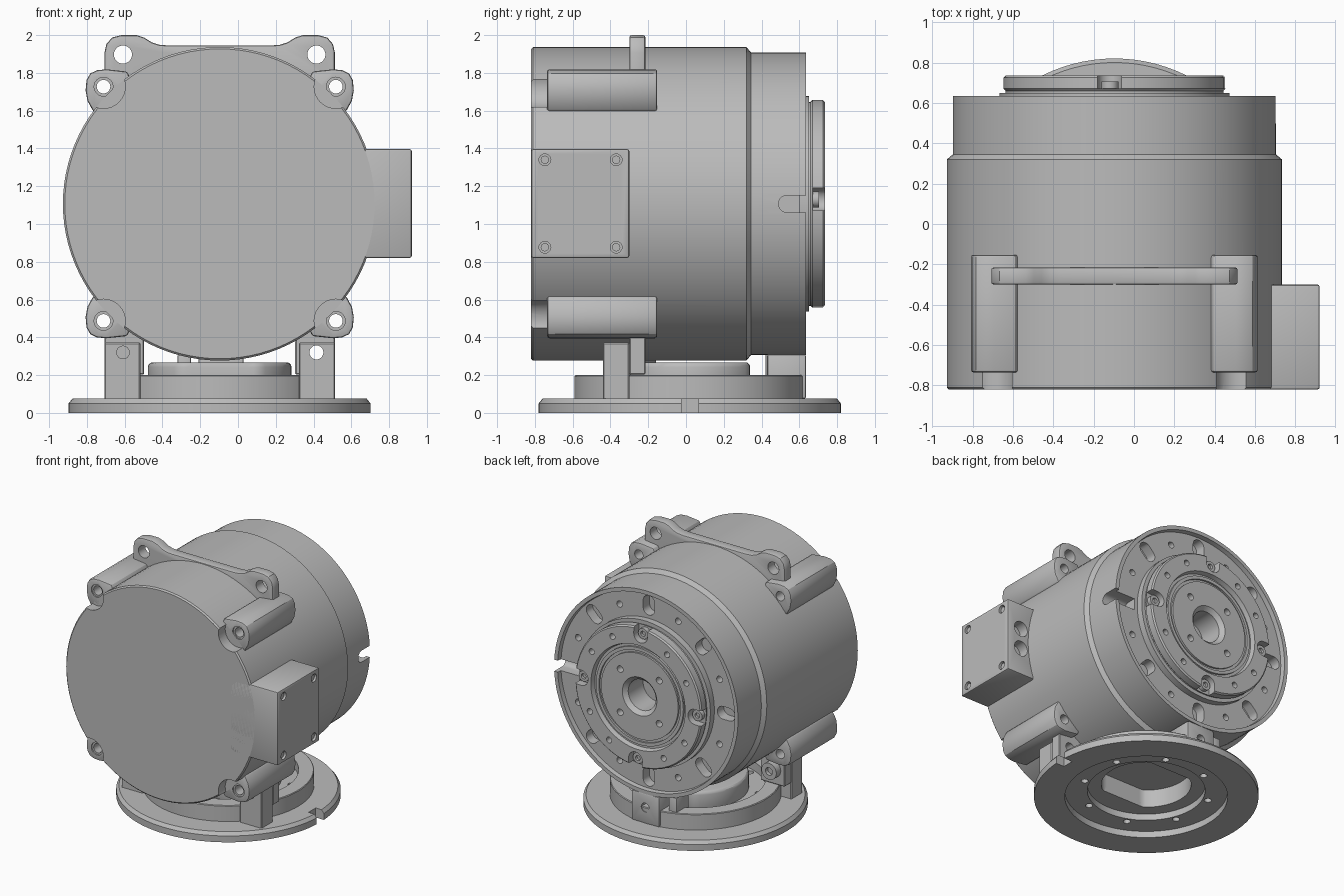
import bpy, bmesh
from math import cos, sin, pi, radians
from mathutils import Vector

if "Cube" in bpy.data.objects:
    bpy.data.objects.remove(bpy.data.objects["Cube"])

CX, CZ = -0.097, 1.107      # housing axis (runs along y)
BY = 0.02                   # base centre in y

grey = bpy.data.materials.new("cast grey")
grey.use_nodes = True
grey.diffuse_color = (0.5, 0.5, 0.5, 1)
grey.node_tree.nodes["Principled BSDF"].inputs["Base Color"].default_value = (0.5, 0.5, 0.5, 1)
parts = []


def finish(name, bm, keep=True):
    bmesh.ops.recalc_face_normals(bm, faces=bm.faces)
    me = bpy.data.meshes.new(name)
    bm.to_mesh(me)
    bm.free()
    ob = bpy.data.objects.new(name, me)
    bpy.context.collection.objects.link(ob)
    me.materials.append(grey)
    if keep:
        parts.append(ob)
    else:
        ob.hide_render = True
    return ob


def prism(name, outlines, lo, hi, axis="y", keep=True):
    """Extrude one or more 2D outlines along an axis."""
    place = {"x": lambda p, h: (h, p[0], p[1]),
             "y": lambda p, h: (p[0], h, p[1]),
             "z": lambda p, h: (p[0], p[1], h)}[axis]
    bm = bmesh.new()
    for pts in outlines:
        a = [bm.verts.new(place(p, lo)) for p in pts]
        b = [bm.verts.new(place(p, hi)) for p in pts]
        bm.faces.new(a)
        bm.faces.new(b[::-1])
        for i in range(len(a)):
            j = (i + 1) % len(a)
            bm.faces.new((a[i], a[j], b[j], b[i]))
    return finish(name, bm, keep)


def lathe(name, profile, centre, axis, closed=False, steps=96):
    """Turn a (radius, height) profile around y or z."""
    up = Vector((0, 1, 0)) if axis == "y" else Vector((0, 0, 1))
    bm = bmesh.new()
    vs = [bm.verts.new(Vector(centre) + Vector((r, 0, 0)) + up * h) for r, h in profile]
    es = [bm.edges.new(p) for p in zip(vs, vs[1:])]
    if closed:
        es.append(bm.edges.new((vs[-1], vs[0])))
    bmesh.ops.spin(bm, geom=vs + es, cent=centre, axis=up, angle=2 * pi, steps=steps)
    bmesh.ops.remove_doubles(bm, verts=bm.verts, dist=1e-4)
    return finish(name, bm)


def bake(ob):
    dg = bpy.context.evaluated_depsgraph_get()
    me = bpy.data.meshes.new_from_object(ob.evaluated_get(dg))
    ob.modifiers.clear()
    ob.data = me


def soften(ob, width=0.012, segments=2):
    m = ob.modifiers.new("soften", "BEVEL")
    m.width, m.segments, m.limit_method = width, segments, "ANGLE"
    m.angle_limit = radians(40)
    bake(ob)


def cut(ob, *cutters):
    for c in cutters:
        m = ob.modifiers.new("cut", "BOOLEAN")
        m.operation, m.solver, m.object = "DIFFERENCE", "EXACT", c
    bake(ob)


def circle(x, y, r, n=24):
    return [(x + r * cos(2 * pi * i / n), y + r * sin(2 * pi * i / n)) for i in range(n)]


def rect(x0, x1, y0, y1):
    return [(x0, y0), (x1, y0), (x1, y1), (x0, y1)]


def around(count, r, start=0.0, cx=CX, cy=CZ):
    """Points on a bolt circle, as (x, y, angle)."""
    angles = [radians(start) + 2 * pi * i / count for i in range(count)]
    return [(cx + r * cos(a), cy + r * sin(a), a) for a in angles]


def slot(r0, r1, w, a, n=10, cx=CX, cy=CZ):
    """Radial slot with rounded ends."""
    pts = [(r1 + w * cos(t), w * sin(t)) for t in [-pi / 2 + pi * i / n for i in range(n + 1)]]
    pts += [(r0 + w * cos(t), w * sin(t)) for t in [pi / 2 + pi * i / n for i in range(n + 1)]]
    return [(cx + x * cos(a) - y * sin(a), cy + x * sin(a) + y * cos(a)) for x, y in pts]


def offset(pts, sx=1, sz=1):
    return [(CX + sx * x, CZ + sz * z) for x, z in pts]


corners = [(sx, sz) for sx in (1, -1) for sz in (1, -1)]
bolt_holes = [offset([(0.615, 0.62)], sx, sz)[0] for sx, sz in corners]

# Housing: turned body with a recessed rear face
housing = lathe("housing", [(0, -.82), (.82, -.82), (.83, -.81), (.83, .32), (.80, .345), (.80, .635),
                            (.77, .635), (.765, .60), (.57, .60), (.57, .65), (.12, .65), (.12, .5), (0, .5)],
                (CX, 0, CZ), "y")
scallops = prism("scallop_cutter", [circle(x, z, .115, 32) for x, z in bolt_holes], -.9, -.735, keep=False)
pockets = prism("pocket_cutter", [slot(.645, .70, .05, a) for _, _, a in around(8, 1)[1:]], .52, .7, keep=False)
rim_holes = prism("rim_hole_cutter", [circle(x, z, .025, 16) for x, z, _ in around(8, .665, 22.5)],
                  .53, .7, keep=False)
side_slot = prism("side_slot_cutter", [slot(.535, .75, .045, 0, cx=0)], .50, .80, "x", keep=False)
cut(housing, scallops, pockets, rim_holes, side_slot)

# Output flange with grooves, screw seats and bolt circles
flange = lathe("output_flange", [(.12, .6), (.54, .6), (.54, .66), (.55, .67), (.55, .725), (.54, .735),
                                 (.41, .735), (.40, .70), (.38, .70), (.38, .715), (.355, .715), (.355, .70),
                                 (.335, .70), (.335, .715), (.15, .715), (.12, .685)],
               (CX, 0, CZ), "y", closed=True)
seats = around(4, .495, 2.6)
seat_cut = prism("seat_cutter", [slot(.495, .62, .06, a) for _, _, a in seats], .672, .8, keep=False)
small = [circle(x, z, .023, 16) for k in (32, 62) for x, z, _ in around(4, .475, k)]
small += [circle(x, z, .026, 16) for x, z, _ in around(4, .24, 45)]
cut(flange, seat_cut, prism("flange_hole_cutter", small, .66, .8, keep=False))
for i, (x, z, _) in enumerate(seats):
    lathe(f"flange_screw_{i + 1}", [(0, .66), (.042, .66), (.042, .705), (.02, .705), (.02, .685), (0, .685)],
          (x, 0, z), "y", steps=20)

# Four corner bosses with through holes
drill = prism("drill_cutter", [circle(x, z, .036) for x, z in bolt_holes], -1, 1, keep=False)
counterbore = prism("counterbore_cutter", [circle(x, z, .05) for x, z in bolt_holes], -1, -.725, keep=False)
boss = [(.5, .45), (.67, .49), (.70, .545), (.71, .60), (.705, .655), (.685, .69), (.65, .707),
        (.60, .712), (.49, .70), (.4, .5)]
for i, (sx, sz) in enumerate(corners):
    ob = prism(f"corner_boss_{i + 1}", [offset(boss, sx, sz)], -.735, -.153)
    soften(ob)
    cut(ob, drill, counterbore)

# Lifting plate with two eyes on top, two feet tabs below
half = [(.5, .5), (.61, .6), (.61, .80), (.60, .845), (.57, .88), (.52, .893), (.44, .893),
        (.40, .88), (.36, .855), (.32, .842), (.27, .838)]
plate = prism("lifting_plate", [offset(half) + offset(half[::-1], -1)], -.3, -.215)
soften(plate)
eyes = prism("eye_cutter", [circle(CX + s * .512, 1.897, .048) for s in (1, -1)], -1, 1, keep=False)
cut(plate, eyes, drill)
foot_hole = prism("foot_hole_cutter", [circle(CX + .512, .32, .037)], -1, 1, keep=False)
for side, s in (("left", 1), ("right", -1)):
    tab = prism(f"{side}_foot_tab", [offset([(.40, -.905), (.61, -.905), (.61, -.6), (.40, -.6)], s)], -.3, -.215)
    post = prism(f"{side}_base_post", [offset([(.42, -1.04), (.61, -1.04), (.61, -.735), (.42, -.735)], s)],
                 -.44, -.3)
    for ob in (tab, post):
        soften(ob, .006, 1)
        cut(ob, foot_hole, drill)
lathe("foot_bolt", [(0, -.45), (.036, -.45), (.036, -.215), (.065, -.215), (.065, -.16), (.03, -.16),
                    (.03, -.19), (0, -.19)], (CX - .512, 0, .32), "y", steps=24)

# Connector box on the left side
box = prism("connector_box", [rect(.5, .92, .82, 1.397)], -.82, -.3)
soften(box, .012)
screw_at = [(y, z) for y in (-.747, -.37) for z in (.877, 1.34)]
screw_cut = prism("cover_screw_cutter", [circle(y, z, .031) for y, z in screw_at], .89, 1, "x", keep=False)
ports = prism("port_cutter", [circle(.80, z, .06) for z in (1.03, 1.19)], -.38, -.2, keep=False)
cut(box, screw_cut, ports)
for i, (y, z) in enumerate(screw_at):
    prism(f"cover_screw_{i + 1}", [circle(y, z, .022, 16)], .88, .908, "x")

# Round base with raised ring and open underside
base = lathe("base", [(0, .10), (.42, .10), (.42, .05), (.58, .05), (.58, 0), (.8, 0), (.8, .05), (.78, .075),
                      (.61, .075), (.61, .195), (.605, .2), (.5, .2), (.5, .13), (0, .13)], (CX, BY, 0), "z")


def flat_disc(r, flat):
    return [(x, min(max(y, BY - flat), BY + flat)) for x, y in circle(CX, BY, r, 64)]


notch = prism("notch_cutter", [rect(.63, .8, BY - .045, BY + .045)], -.1, .2, "z", keep=False)
base_holes = prism("base_hole_cutter", [circle(x, y, .026, 16) for x, y, _ in around(8, .46, 22.5, CX, BY)],
                   -.1, .3, "z", keep=False)
hollow = prism("hollow_cutter", [flat_disc(.32, .26)], -.1, .24, "z", keep=False)
cut(base, notch, base_holes, hollow)
hub = prism("base_hub", [flat_disc(.38, .32)], .11, .268, "z")
soften(hub, .025, 3)
cut(hub, hollow)

# Rear locating block and stop on the base ring
block = prism("rear_block", [rect(-.21, .03, .075, .31)], .43, .635)
soften(block, .01)
cut(block, prism("block_hole_cutter", [circle(-.09, .2, .035)], .55, .8, keep=False))
soften(prism("rear_stop", [rect(-.32, -.25, .12, .31)], .42, .575), .008)

# Drop the cutters, then smooth shading with sharp edges kept
for ob in [o for o in bpy.data.objects if o.name.endswith("_cutter")]:
    bpy.data.objects.remove(ob)
bpy.ops.object.select_all(action="DESELECT")
for ob in parts:
    ob.select_set(True)
bpy.context.view_layer.objects.active = parts[0]
bpy.ops.object.shade_smooth_by_angle(angle=radians(30))
